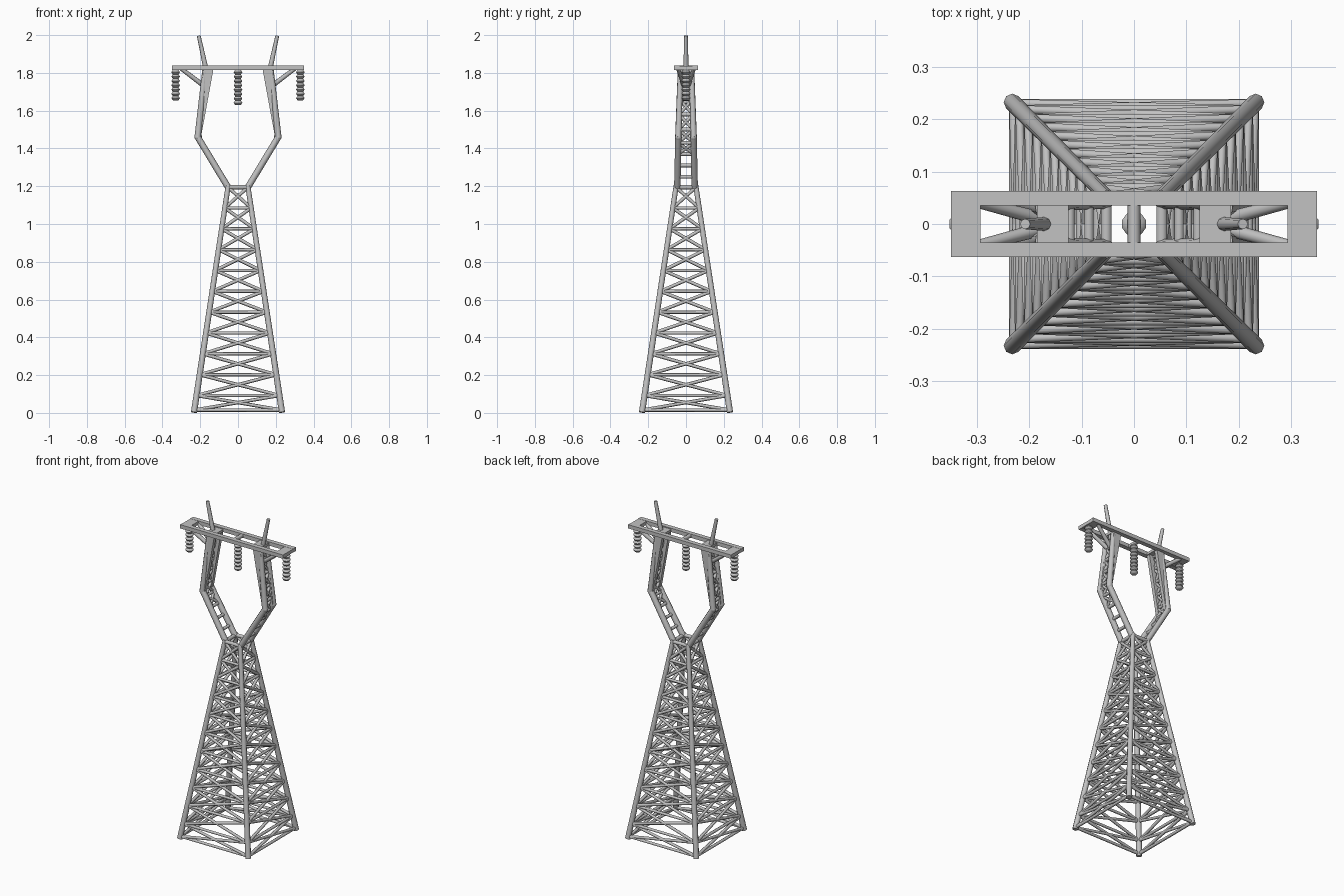
import bpy, bmesh, math
from mathutils import Vector

cube = bpy.data.objects.get("Cube")
if cube:
    bpy.data.objects.remove(cube, do_unlink=True)

steel = bpy.data.materials.new("galvanised grey")
steel.use_nodes = True
GREY = (0.54, 0.54, 0.54, 1)
steel.diffuse_color = GREY
steel.node_tree.nodes["Principled BSDF"].inputs["Base Color"].default_value = GREY


def finish(bm, name):
    mesh = bpy.data.meshes.new(name)
    bmesh.ops.recalc_face_normals(bm, faces=bm.faces)
    bm.to_mesh(mesh)
    bm.free()
    ob = bpy.data.objects.new(name, mesh)
    bpy.context.collection.objects.link(ob)
    mesh.materials.append(steel)
    bpy.ops.object.select_all(action="DESELECT")
    ob.select_set(True)
    bpy.context.view_layer.objects.active = ob
    bpy.ops.object.shade_smooth_by_angle(angle=math.radians(62))


def bar(bm, a, b, r, r2=None, sides=8):
    """Round bar between two points."""
    a, b = Vector(a), Vector(b)
    d = b - a
    new = bmesh.ops.create_cone(bm, cap_ends=True, segments=sides, radius1=r,
                                radius2=r if r2 is None else r2, depth=d.length)["verts"]
    bmesh.ops.rotate(bm, verts=new, matrix=d.to_track_quat("Z", "Y").to_matrix())
    bmesh.ops.translate(bm, verts=new, vec=(a + b) / 2)


def prism(bm, outline, y0, y1):
    """Solid slab with an x-z outline between two depths."""
    f = [bm.verts.new((x, y0, z)) for x, z in outline]
    g = [bm.verts.new((x, y1, z)) for x, z in outline]
    bm.faces.new(f)
    bm.faces.new(g[::-1])
    for i in range(len(f)):
        j = (i + 1) % len(f)
        bm.faces.new((f[i], g[i], g[j], f[j]))


def box(bm, lo, hi):
    prism(bm, [(lo[0], lo[2]), (hi[0], lo[2]), (hi[0], hi[2]), (lo[0], hi[2])], lo[1], hi[1])


# Tapered lattice body
BASE, TOP, PANELS = 0.015, 1.195, 11


def half(z):
    t = (z - BASE) / (TOP - BASE)
    return 0.231 + (0.053 - 0.231) * t


def corner(i, z):
    sx, sy = ((1, 1), (-1, 1), (-1, -1), (1, -1))[i % 4]
    return (sx * half(z), sy * half(z), z)


legs, braces = bmesh.new(), bmesh.new()
levels = [BASE] + [0.092 + (TOP - 0.092) * k / (PANELS - 1) for k in range(PANELS)]
for i in range(4):
    bar(legs, corner(i, 0.003), corner(i, TOP + 0.01), 0.0165, 0.0135)
    for k, z in enumerate(levels):
        bar(braces, corner(i, z), corner(i + 1, z), 0.012 if k == PANELS else 0.009, sides=6)
        if k < PANELS:
            up = levels[k + 1]
            bar(braces, corner(i, z), corner(i + 1, up), 0.009, sides=6)
            bar(braces, corner(i + 1, z), corner(i, up), 0.009, sides=6)
finish(legs, "tower_legs")
finish(braces, "tower_bracing")


def arm(z):
    """Centre x and half depth of a forked arm at a height."""
    if z < 1.46:
        f = (z - 1.195) / 0.265
        return 0.053 + 0.16 * f, 0.046 - 0.006 * f
    f = (z - 1.46) / 0.36
    return 0.21 - 0.045 * f, 0.04 - 0.008 * f


# Forked arms: front and back rails joined by lacing
for side, s in (("left", 1), ("right", -1)):
    rails, lacing, bracket = bmesh.new(), bmesh.new(), bmesh.new()
    for t in (-1, 1):
        foot, elbow = (s * 0.053, t * 0.046, 1.195), (s * 0.213, t * 0.04, 1.46)
        bar(rails, foot, elbow, 0.017)
        bar(rails, elbow, (s * 0.175, t * 0.03, 1.82), 0.018, 0.014)
        joint = bmesh.ops.create_uvsphere(rails, u_segments=8, v_segments=6, radius=0.018)["verts"]
        bmesh.ops.translate(rails, verts=joint, vec=elbow)
        # widening web plate of the upper arm
        prism(rails, [(s * 0.222, 1.46), (s * 0.196, 1.46), (s * 0.13, 1.82), (s * 0.182, 1.82)],
              t * 0.022, t * 0.044)
        # outer bracket under the crossarm
        bar(bracket, (s * 0.185, t * 0.012, 1.735), (s * 0.3, t * 0.042, 1.822), 0.013, 0.011)

    stops = [1.25, 1.31, 1.37, 1.43, 1.50, 1.58, 1.66, 1.74, 1.81]
    for k, z in enumerate(stops):
        x, y = arm(z)
        bar(lacing, (s * x, -y, z), (s * x, y, z), 0.010, sides=6)
        if k >= 2 and k + 1 < len(stops):
            nx, ny = arm(stops[k + 1])
            for t in (-1, 1):
                bar(lacing, (s * x, -t * y, z), (s * nx, t * ny, stops[k + 1]), 0.009, sides=6)
    finish(rails, side + "_arm_rails")
    finish(lacing, side + "_arm_lacing")
    finish(bracket, side + "_bracket")

    # Earth wire spike
    spike = bmesh.new()
    bar(spike, (s * 0.163, 0, 1.79), (s * 0.208, 0, 1.997), 0.014, 0.01)
    finish(spike, side + "_spike")

# Crossarm frame
frame = bmesh.new()
for t in (-1, 1):
    box(frame, (-0.35, t * 0.035, 1.815), (0.35, t * 0.063, 1.838))
    box(frame, (t * 0.293, -0.036, 1.816), (t * 0.35, 0.036, 1.837))
    box(frame, (t * 0.125, -0.036, 1.816), (t * 0.185, 0.036, 1.832))
bar(frame, (0, -0.05, 1.826), (0, 0.05, 1.826), 0.012)
finish(frame, "crossarm_frame")


# Ribbed insulator strings
def insulator(name, x, low, high, ribs):
    bm = bmesh.new()
    step = (high - low) / ribs
    bar(bm, (x, 0, low), (x, 0, 1.825), 0.012)
    for k in range(ribs):
        z = low + k * step
        bar(bm, (x, 0, z), (x, 0, z + step * 0.5), 0.016, 0.024, sides=10)
        bar(bm, (x, 0, z + step * 0.5), (x, 0, z + step), 0.024, 0.016, sides=10)
    finish(bm, name)


insulator("left_insulator", 0.33, 1.655, 1.815, 7)
insulator("right_insulator", -0.33, 1.655, 1.815, 7)
insulator("middle_insulator", 0, 1.63, 1.815, 8)
